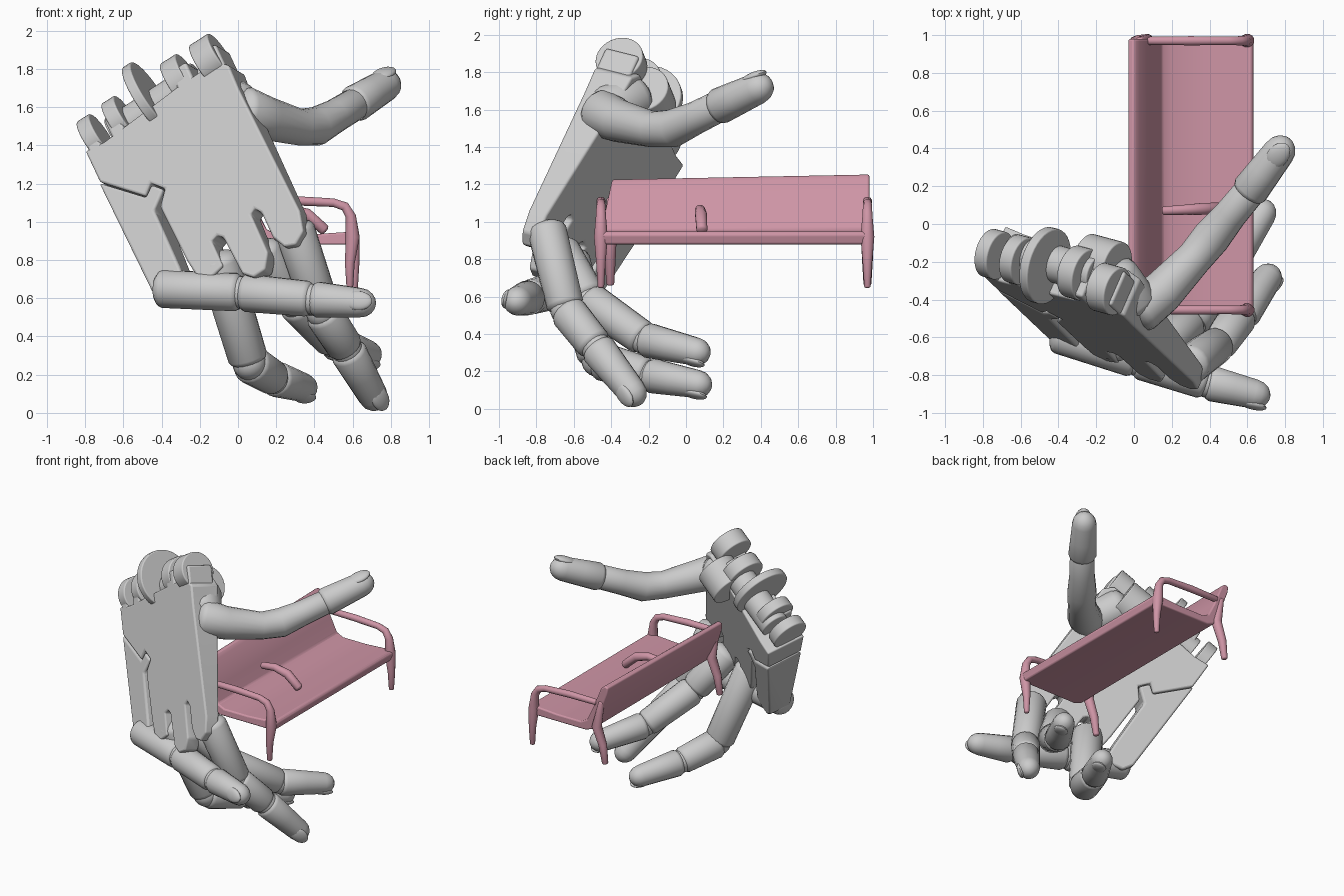
import bpy, bmesh, math
from mathutils import Vector, Matrix

if "Cube" in bpy.data.objects:
    bpy.data.objects.remove(bpy.data.objects["Cube"])

N = Vector((0.434, 1, -0.251)).normalized()      # direction into the palm
U = Vector((-0.72, 0.194, -0.47)).normalized()   # direction across the wrist

pink = bpy.data.materials.new("bench_pink")
pink.diffuse_color = (0.62, 0.30, 0.38, 1)
pink.use_nodes = True
pink.node_tree.nodes["Principled BSDF"].inputs["Base Color"].default_value = pink.diffuse_color


def finish(name, bm, mat=None, bevel=0):
    bmesh.ops.recalc_face_normals(bm, faces=bm.faces)
    me = bpy.data.meshes.new(name)
    bm.to_mesh(me)
    bm.free()
    ob = bpy.data.objects.new(name, me)
    bpy.context.collection.objects.link(ob)
    if mat:
        me.materials.append(mat)
    if bevel:
        m = ob.modifiers.new("bevel", 'BEVEL')
        m.width, m.segments, m.limit_method = bevel, 3, 'ANGLE'
    return ob


def loft(name, pts, radii, caps=(0.5, 0.5), sides=18, mat=None):
    """Round tube through pts with domed ends."""
    pts = [Vector(p) for p in pts]
    n = len(pts)
    tan = [(pts[min(i + 1, n - 1)] - pts[max(i - 1, 0)]).normalized() for i in range(n)]
    rings = [(p, t, r) for p, t, r in zip(pts, tan, radii)]
    angles = [math.radians(a) for a in (25, 48, 68, 82)]
    dome = lambda p, t, r, c: [(p + t * c * r * math.sin(a), t, r * math.cos(a)) for a in angles]
    start = [(p, tan[0], r) for p, _, r in dome(pts[0], -tan[0], radii[0], caps[0])]
    rings = start[::-1] + rings + dome(pts[-1], tan[-1], radii[-1], caps[1])
    bm = bmesh.new()
    side = rings[0][1].orthogonal().normalized()
    loops, prev = [], rings[0][1]
    for p, t, r in rings:
        side = prev.rotation_difference(t) @ side
        prev = t
        up = t.cross(side)
        loops.append([bm.verts.new(p + r * (side * math.cos(a) + up * math.sin(a)))
                      for a in (2 * math.pi * k / sides for k in range(sides))])
    for a, b in zip(loops, loops[1:]):
        for k in range(sides):
            j = (k + 1) % sides
            bm.faces.new((a[k], a[j], b[j], b[k]))
    bm.faces.new(loops[0])
    bm.faces.new(loops[-1])
    return finish(name, bm, mat)


def ellipsoid(name, loc, size, axes=None):
    bm = bmesh.new()
    bmesh.ops.create_uvsphere(bm, u_segments=20, v_segments=12, radius=1)
    rot = Matrix(axes).transposed().to_4x4() if axes else Matrix()
    bm.transform(Matrix.Translation(loc) @ rot @ Matrix.Diagonal((*size, 1)))
    return finish(name, bm)


def prism(name, a, b, mat=None, bevel=0):
    """Solid between two matching outlines."""
    bm = bmesh.new()
    a, b = [[bm.verts.new(p) for p in ring] for ring in (a, b)]
    bm.faces.new(a)
    bm.faces.new(b[::-1])
    for i in range(len(a)):
        j = (i + 1) % len(a)
        bm.faces.new((a[i], b[i], b[j], a[j]))
    return finish(name, bm, mat, bevel)


def hand_plate(name, outline, depth, bevel):
    """Front-view outline on the slanted back-of-hand plane, thickened inward."""
    front = [Vector((x, -0.968 - 0.434 * x + 0.251 * z, z)) for x, z in outline]
    return prism(name, front, [p + N * depth(p.x, p.z) for p in front], bevel=bevel)


def cylinder(name, c, r, w, bevel=0.008):
    bm = bmesh.new()
    bmesh.ops.create_cone(bm, cap_ends=True, segments=36, radius1=r, radius2=r, depth=w)
    bm.transform(Matrix.Translation(c) @ U.to_track_quat('Z', 'Y').to_matrix().to_4x4())
    return finish(name, bm, bevel=bevel)


def finger(name, pts, radii, dorsal):
    pts = [Vector(p) for p in pts]
    last = len(pts) - 2
    for i in range(last + 1):
        a, b, r, s = pts[i], pts[i + 1], radii[i], radii[i + 1]
        d = (b - a).normalized()
        tip = i == last
        p, q = a + d * 0.3 * r, b - d * s * (1.1 if tip else 0.35)
        loft(f"{name}_phalanx_{i + 1}", [p, p.lerp(q, 0.5), q],
             [r, (r + s) * 0.5, s], (0.5, 1.1 if tip else 0.45))
        if i:
            ellipsoid(f"{name}_joint_{i}", a, (r * 0.86,) * 3)
        if tip:  # nail plate
            up = Vector(dorsal)
            up = (up - d * up.dot(d)).normalized()
            ellipsoid(f"{name}_nail", b - d * 1.05 * s + up * 0.76 * s,
                      (0.66 * s, 0.98 * s, 0.3 * s), (d.cross(up), d, up))


# palm with slots between the knuckles
palm = [(-0.12, 1.84), (-0.05, 1.82), (0.0, 1.7), (0.32, 1.06), (0.34, 0.95), (0.3, 0.88), (0.24, 0.87),
        (0.18, 0.92), (0.12, 1.05), (0.085, 1.07), (0.065, 1.04), (0.155, 0.84), (0.14, 0.75), (0.08, 0.71),
        (0.02, 0.73), (-0.08, 0.92), (-0.11, 0.93), (-0.14, 0.9), (-0.08, 0.77), (-0.14, 0.71), (-0.22, 0.72),
        (-0.27, 0.8), (-0.41, 1.08), (-0.385, 1.175), (-0.46, 1.205), (-0.485, 1.135), (-0.725, 1.21),
        (-0.8, 1.37), (-0.7, 1.42), (-0.5, 1.57), (-0.3, 1.72)]
hand_plate("palm", palm, lambda x, z: 0.07 - 0.15 * x + 0.08 * z, 0.012)

# little finger metacarpal
meta = [(-0.73, 1.205), (-0.485, 1.13), (-0.455, 1.195), (-0.39, 1.17), (-0.44, 1.06), (-0.31, 0.77),
        (-0.28, 0.69), (-0.32, 0.62), (-0.39, 0.595), (-0.45, 0.63)]
hand_plate("little_metacarpal", meta, lambda x, z: 0.03 - 0.15 * x + 0.12 * z, 0.015)

# wrist hinge arms continuing the back of the hand
for i, (x, z, w, h) in enumerate([(-0.125, 1.8, 0.12, 0.11), (-0.28, 1.73, 0.1, 0.09),
                                  (-0.635, 1.48, 0.08, 0.09), (-0.765, 1.42, 0.075, 0.08)]):
    corner = lambda s, t: (x + 0.83 * s * w / 2 - 0.42 * t, z + 0.55 * s * w / 2 + 0.907 * t)
    hand_plate(f"wrist_arm_{i + 1}", [corner(-1, -0.1), corner(1, -0.1), corner(1, h), corner(-1, h)],
               lambda x, z: 0.2, 0.015)

# wrist hinge discs on a core bar
discs = [((-0.135, -0.345, 1.845), 0.13, 0.12), ((-0.29, -0.26, 1.735), 0.14, 0.1),
         ((-0.47, -0.22, 1.65), 0.205, 0.055), ((-0.61, -0.19, 1.53), 0.13, 0.08),
         ((-0.74, -0.16, 1.435), 0.13, 0.08), ((-0.17, -0.21, 1.66), 0.14, 0.2)]
for i, (c, r, w) in enumerate(discs):
    cylinder(f"wrist_disc_{i + 1}", c, r, w)
cylinder("wrist_core", (-0.42, -0.21, 1.6), 0.1, 0.55)

# thumb mount and thumb
loft("thumb_mount", [(-0.1, -0.28, 1.66), (0.0, -0.42, 1.6)], [0.13, 0.13], (0.6, 0.5))
loft("thumb_lower", [(0.03, -0.45, 1.58), (0.15, -0.36, 1.54), (0.32, -0.18, 1.495), (0.41, -0.07, 1.5),
                     (0.51, 0.05, 1.555), (0.61, 0.17, 1.615)],
     [0.13, 0.115, 0.096, 0.102, 0.088, 0.085], (0.5, 0.4))
finger("thumb_tip", [(0.60, 0.16, 1.61), (0.82, 0.45, 1.745)], [0.098, 0.085], (0, -0.2, 1))

# fingers
finger("index", [(0.29, -0.75, 0.98), (0.44, -0.64, 0.53), (0.57, -0.48, 0.33), (0.74, -0.24, 0.03)],
       [0.105, 0.1, 0.096, 0.078], (0.6, -0.6, -0.3))
finger("middle", [(0.11, -0.68, 0.86), (0.3, -0.52, 0.58), (0.5, -0.22, 0.37), (0.72, 0.12, 0.29)],
       [0.105, 0.102, 0.094, 0.076], (0.3, -0.2, -1))
finger("ring", [(-0.11, -0.63, 0.82), (0.06, -0.47, 0.26), (0.19, -0.2, 0.18), (0.38, 0.13, 0.12)],
       [0.11, 0.104, 0.094, 0.076], (0.3, -0.2, -1))
finger("little", [(-0.42, -0.58, 0.65), (0.02, -0.72, 0.63), (0.39, -0.84, 0.595), (0.72, -0.92, 0.57)],
       [0.1, 0.1, 0.094, 0.078], (-0.2, -1, 0.2))

# bench seat and backrest, one bent shell swept along y
Y0, Y1 = -0.455, 0.97
section = [(0.635, 0.93), (0.62, 0.95), (0.4, 0.935), (0.2, 0.935), (0.15, 0.96), (0.1, 1.06), (0.03, 1.23),
           (0.0, 1.255), (-0.03, 1.245), (-0.025, 1.2), (0.05, 1.0), (0.1, 0.9), (0.16, 0.88), (0.62, 0.88)]
near_y = lambda z: Y0 + 0.2 * max(0, z - 0.95)   # backrest end leans inward
near_z = lambda z: z - 0.09 * max(0, z - 0.95)   # and is slightly lower
prism("bench_seat_and_back", [(x, near_y(z), near_z(z)) for x, z in section],
      [(x, Y1 + 0.01, z) for x, z in section], pink, 0.01)

# bench legs and arms, repeated at both ends
for end, y, foot in (("near", Y0, 0.585), ("far", Y1, 0.61)):
    loft(f"bench_front_leg_{end}", [(foot, y, 0.655), (foot, y, 0.78), (0.6, y, 0.92), (0.59, y, 1.03),
                                    (0.56, y, 1.08), (0.5, y, 1.1), (0.3, y, 1.11), (0.08, y, 1.11)],
         [0.018, 0.026, 0.038, 0.028, 0.025, 0.023, 0.025, 0.022], sides=12, mat=pink)
    y2 = y + (0.05 if end == "near" else 0)
    loft(f"bench_back_leg_{end}", [(0.0, y2, 0.67), (0.02, y2, 0.8), (0.07, y2, 0.93), (0.03, y2, 1.12)],
         [0.022, 0.03, 0.036, 0.02], sides=12, mat=pink)

# divider on the middle of the seat
loft("bench_divider", [(0.16, 0.07, 1.055), (0.26, 0.075, 1.065), (0.36, 0.08, 1.04), (0.45, 0.085, 0.96)],
     [0.024, 0.027, 0.032, 0.03], sides=12, mat=pink)

# smooth shading with sharp edges kept
for ob in bpy.data.objects:
    ob.select_set(True)
    bpy.context.view_layer.objects.active = ob
bpy.ops.object.shade_smooth_by_angle(angle=math.radians(35))
